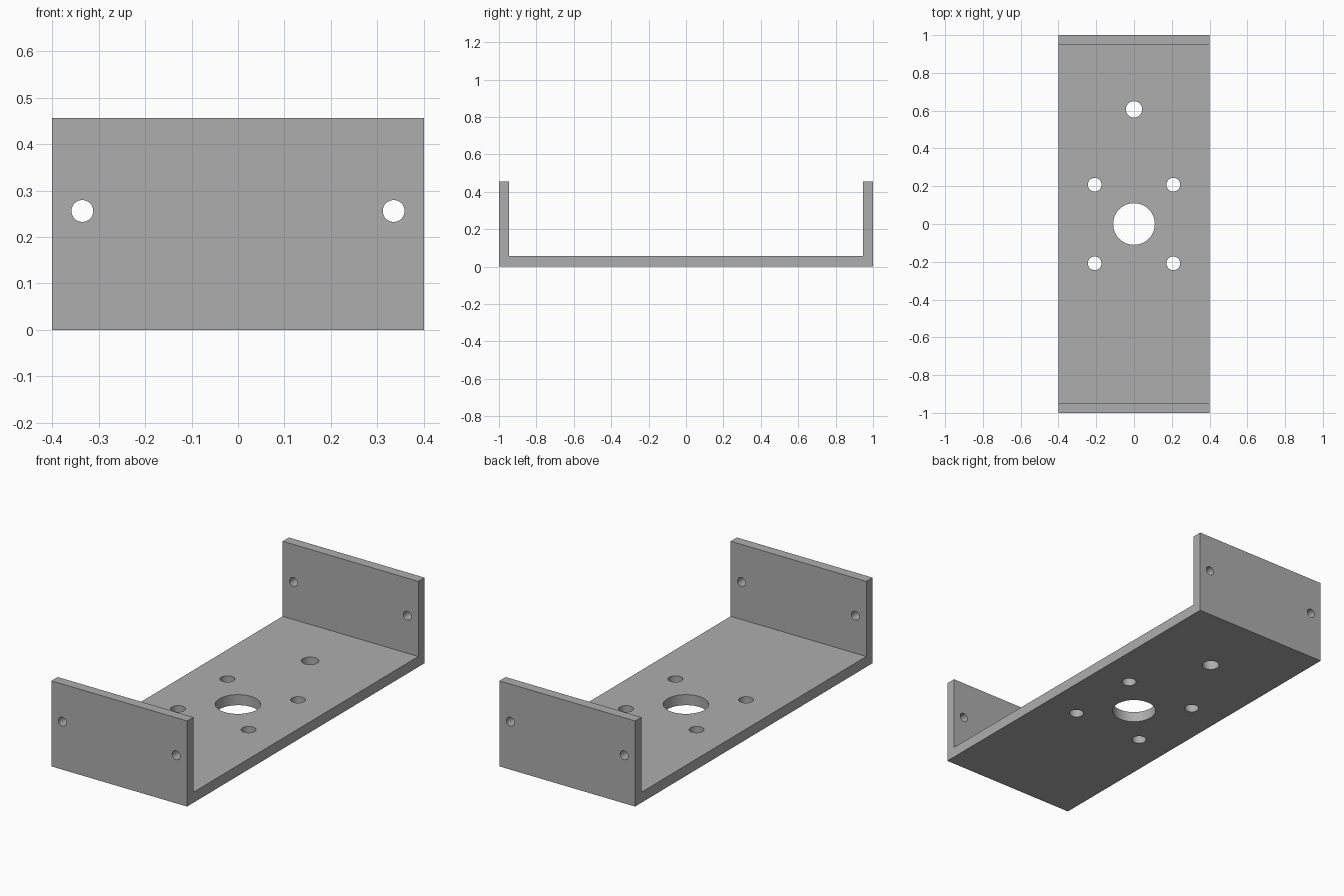
import bpy
import math

if "Cube" in bpy.data.objects:
    bpy.data.objects.remove(bpy.data.objects["Cube"], do_unlink=True)

WIDTH, LENGTH, HEIGHT = 0.80, 2.0, 0.456
FLOOR, WALL = 0.056, 0.053

grey = bpy.data.materials.new("plain_grey")
grey.use_nodes = True
colour = (0.42, 0.42, 0.42, 1)
grey.diffuse_color = colour
grey.node_tree.nodes["Principled BSDF"].inputs["Base Color"].default_value = colour

# U-shaped bracket: side profile extruded across the width
half, inner = LENGTH / 2, LENGTH / 2 - WALL
profile = [(-half, 0), (half, 0), (half, HEIGHT), (inner, HEIGHT),
           (inner, FLOOR), (-inner, FLOOR), (-inner, HEIGHT), (-half, HEIGHT)]
n = len(profile)
verts = [(x, y, z) for x in (-WIDTH / 2, WIDTH / 2) for y, z in profile]
faces = [tuple(reversed(range(n))), tuple(range(n, 2 * n))]
faces += [(i, (i + 1) % n, (i + 1) % n + n, i + n) for i in range(n)]
mesh = bpy.data.meshes.new("bracket")
mesh.from_pydata(verts, [], faces)
mesh.materials.append(grey)
bracket = bpy.data.objects.new("bracket", mesh)
bpy.context.collection.objects.link(bracket)


def drill(name, location, radius, depth, along_y=False):
    """Cut a round hole with a hidden cylinder."""
    bpy.ops.mesh.primitive_cylinder_add(
        vertices=48, radius=radius, depth=depth, location=location,
        rotation=(math.pi / 2 if along_y else 0, 0, 0))
    cutter = bpy.context.object
    cutter.name = name + "_cutter"
    cutter.data.materials.append(grey)
    cutter.hide_render = True
    cut = bracket.modifiers.new(name, "BOOLEAN")
    cut.operation = "DIFFERENCE"
    cut.solver = "EXACT"
    cut.object = cutter
    bpy.context.view_layer.objects.active = bracket
    bpy.ops.object.modifier_apply(modifier=cut.name)
    bpy.data.objects.remove(cutter, do_unlink=True)


# Floor holes: centre opening, four around it, one towards the back
drill("centre_hole", (0, 0, FLOOR / 2), 0.11, 0.2)
for x in (-0.208, 0.208):
    for y in (-0.208, 0.208):
        drill("floor_hole", (x, y, FLOOR / 2), 0.036, 0.2)
drill("back_floor_hole", (0, 0.607, FLOOR / 2), 0.043, 0.2)

# Holes through both end walls
for x in (-0.335, 0.335):
    for y in (-half + WALL / 2, half - WALL / 2):
        drill("wall_hole", (x, y, FLOOR + 0.2), 0.0235, 0.2, along_y=True)

bpy.ops.object.select_all(action="DESELECT")
bracket.select_set(True)
bpy.context.view_layer.objects.active = bracket
bpy.ops.object.shade_smooth_by_angle(angle=math.radians(30))
